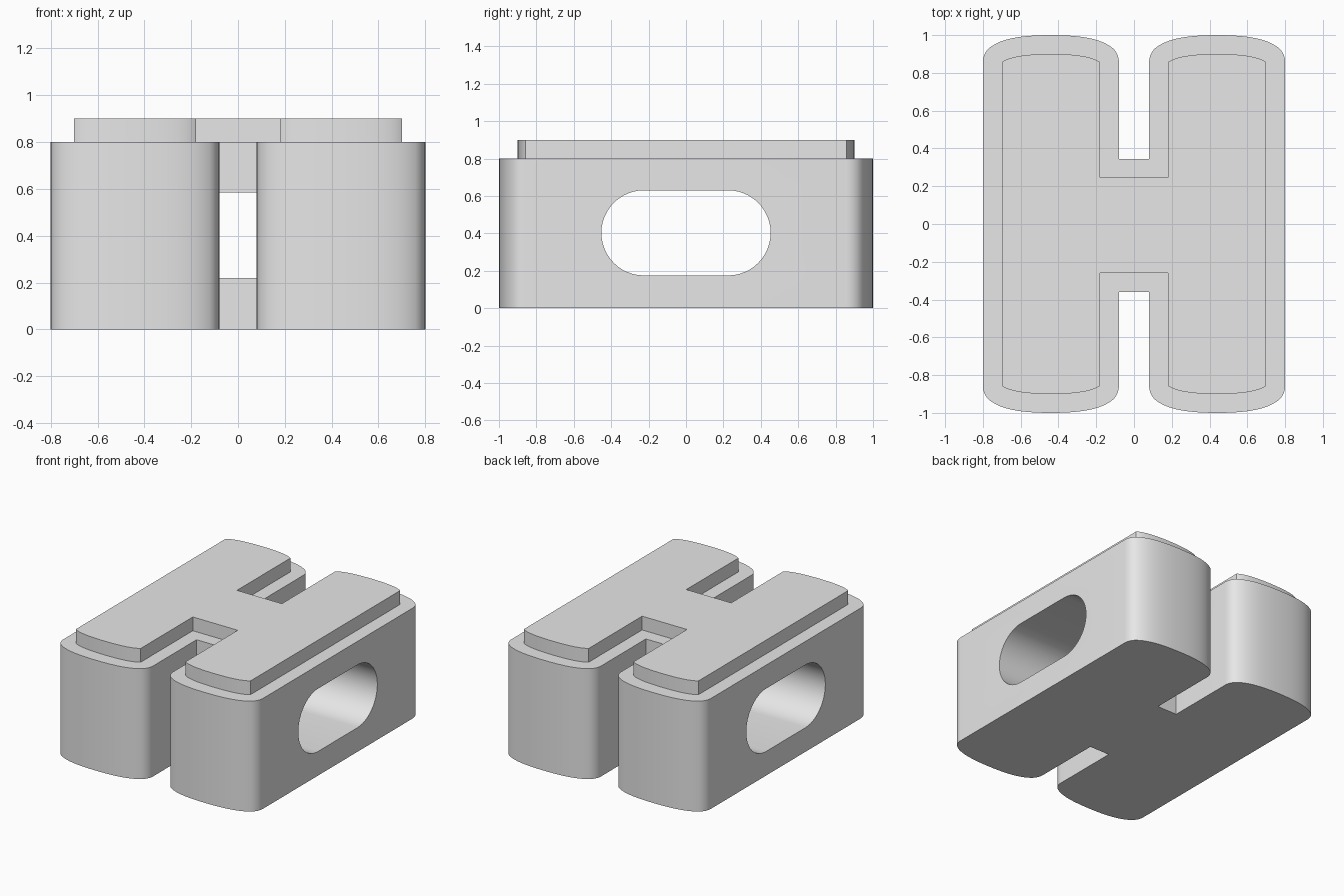
import bpy
import bmesh
from math import sin, cos, pi, atan2, radians
from mathutils import Vector

if "Cube" in bpy.data.objects:
    bpy.data.objects.remove(bpy.data.objects["Cube"], do_unlink=True)

grey = bpy.data.materials.new("plain grey")
grey.use_nodes = True
grey.diffuse_color = (0.8, 0.8, 0.8, 1)
grey.node_tree.nodes["Principled BSDF"].inputs["Base Color"].default_value = (0.8, 0.8, 0.8, 1)

LEG_X = 0.44      # centre line of each leg
STEP = 0.1        # ledge between block and raised top


def leg_end(grow):
    """Bowed end of a leg, right to left, grown outwards by an offset."""
    a, b, c = Vector((0.26, 0.857)), Vector((0.2, 0.9)), Vector((0, 0.9))
    half = []
    if grow:
        d = b - a
        top = atan2(-d.x, d.y)
        half += [(a.x + grow * cos(top * i / 8), a.y + grow * sin(top * i / 8)) for i in range(8)]
    for i in range(11):
        t = i / 10
        p = a * (1 - t) ** 2 + b * 2 * t * (1 - t) + c * t * t
        d = ((b - a) * (1 - t) + (c - b) * t).normalized()
        half.append((p.x + d.y * grow, p.y - d.x * grow))
    return half + [(-u, y) for u, y in reversed(half[:-1])]


def h_outline(grow):
    """Two legs joined by a bridge, counter-clockwise."""
    end = leg_end(grow)
    gap, back, front = 0.18 - grow, 0.245 + grow, -0.26 - grow
    pts = [(LEG_X + u, y) for u, y in end]
    pts += [(gap, back), (-gap, back)]
    pts += [(-LEG_X + u, y) for u, y in end]
    pts += [(-LEG_X - u, -y) for u, y in end]
    pts += [(-gap, front), (gap, front)]
    pts += [(LEG_X - u, -y) for u, y in end]
    return pts


def prism(name, points, direction):
    """Extrude a closed loop of 3D points along a direction."""
    bm = bmesh.new()
    face = bm.faces.new([bm.verts.new(p) for p in points])
    ext = bmesh.ops.extrude_face_region(bm, geom=[face])
    moved = [g for g in ext["geom"] if isinstance(g, bmesh.types.BMVert)]
    bmesh.ops.translate(bm, verts=moved, vec=direction)
    bmesh.ops.recalc_face_normals(bm, faces=bm.faces)
    mesh = bpy.data.meshes.new(name)
    bm.to_mesh(mesh)
    bm.free()
    mesh.materials.append(grey)
    ob = bpy.data.objects.new(name, mesh)
    bpy.context.collection.objects.link(ob)
    return ob


def activate(ob):
    bpy.ops.object.select_all(action="DESELECT")
    ob.select_set(True)
    bpy.context.view_layer.objects.active = ob


# Main block and the raised top, sunk slightly into it
block = prism("block", [(x, y, 0) for x, y in h_outline(STEP)], (0, 0, 0.8))
raised_top = prism("raised_top", [(x, y, 0.78) for x, y in h_outline(0)], (0, 0, 0.12))

# Rounded slot running sideways through both legs and the bridge
R = 0.2275
slot = []
for side in (1, -1):
    for i in range(25):
        ang = -pi / 2 + pi * i / 24
        slot.append((-1, side * (0.225 + R * cos(ang)), 0.4025 + side * R * sin(ang)))
cutter = prism("slot_cutter", slot, (2, 0, 0))
cutter.hide_render = True

cut = block.modifiers.new("slot", "BOOLEAN")
cut.operation = "DIFFERENCE"
cut.solver = "EXACT"
cut.object = cutter
activate(block)
bpy.ops.object.modifier_apply(modifier=cut.name)
bpy.data.objects.remove(cutter, do_unlink=True)

for ob in (block, raised_top):
    activate(ob)
    bpy.ops.object.shade_smooth_by_angle(angle=radians(30))
